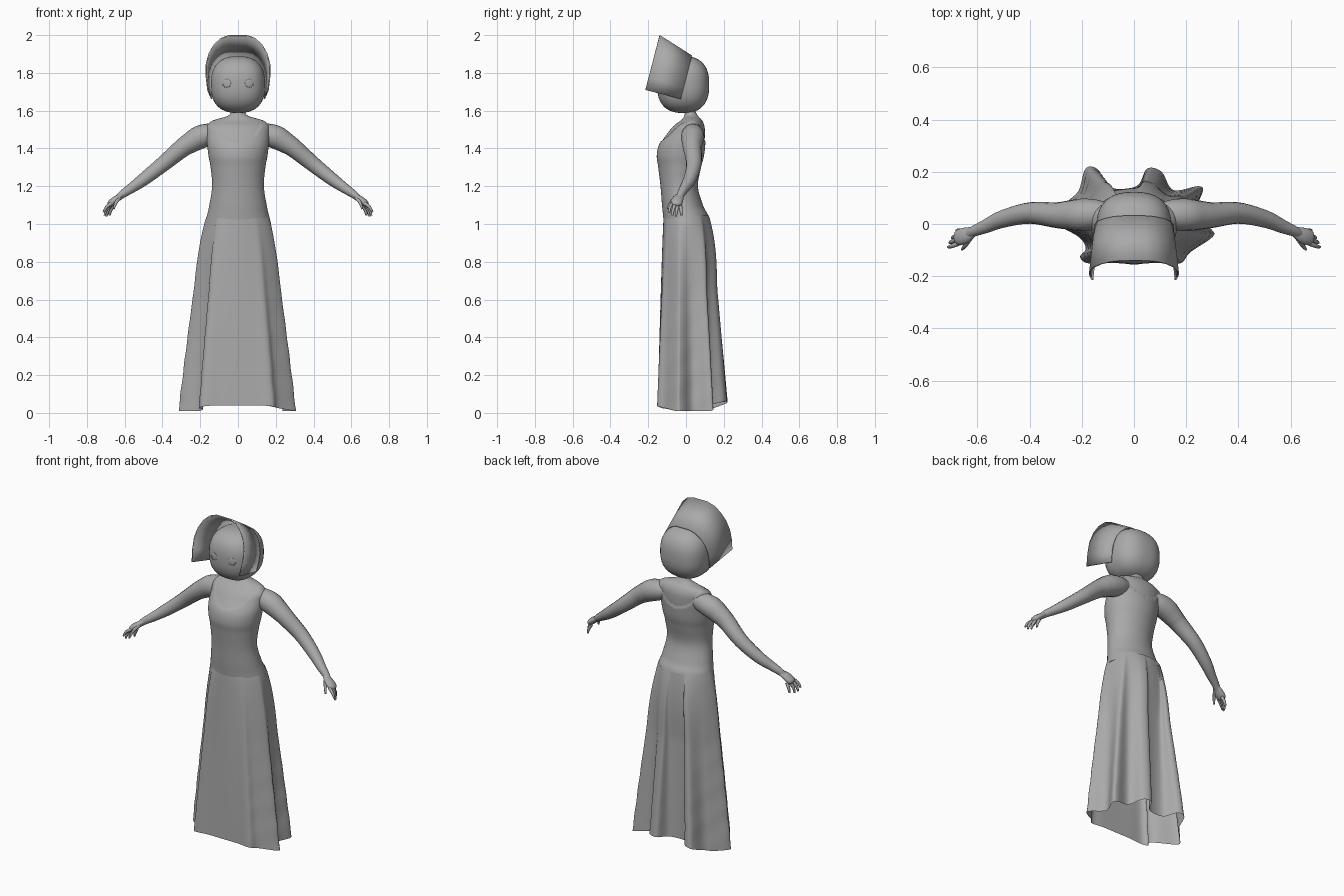
import bpy
import bmesh
import math
from mathutils import Vector

if "Cube" in bpy.data.objects:
    bpy.data.objects.remove(bpy.data.objects["Cube"])

clay = bpy.data.materials.new("clay_grey")
clay.use_nodes = True
GREY = (0.4, 0.4, 0.4, 1)
clay.diffuse_color = GREY
clay.node_tree.nodes["Principled BSDF"].inputs["Base Color"].default_value = GREY


def finish(name, bm, angle=60):
    bmesh.ops.recalc_face_normals(bm, faces=bm.faces)
    mesh = bpy.data.meshes.new(name)
    bm.to_mesh(mesh)
    bm.free()
    obj = bpy.data.objects.new(name, mesh)
    bpy.context.collection.objects.link(obj)
    mesh.materials.append(clay)
    bpy.ops.object.select_all(action='DESELECT')
    obj.select_set(True)
    bpy.context.view_layer.objects.active = obj
    bpy.ops.object.shade_smooth_by_angle(angle=math.radians(angle))
    return obj


def loft(name, rings, closed=True, caps=True, angle=60):
    """Skin a list of rings of points."""
    bm = bmesh.new()
    rows = [[bm.verts.new(p) for p in ring] for ring in rings]
    n = len(rows[0])
    for a, b in zip(rows, rows[1:]):
        for i in range(n if closed else n - 1):
            j = (i + 1) % n
            bm.faces.new((a[i], a[j], b[j], b[i]))
    if caps:
        bm.faces.new(rows[0])
        bm.faces.new(rows[-1])
    return finish(name, bm, angle)


def spline(points, steps, closed=False):
    """Catmull-Rom samples through points of any dimension."""
    n = len(points)
    pick = (lambda i: points[i % n]) if closed else (lambda i: points[max(0, min(n - 1, i))])
    out = []
    for i in range(n if closed else n - 1):
        for s in range(steps):
            t = s / steps
            out.append([0.5 * (2 * b + (c - a) * t + (2 * a - 5 * b + 4 * c - d) * t * t
                               + (3 * b - a - 3 * c + d) * t ** 3)
                        for a, b, c, d in zip(*(pick(i + k) for k in (-1, 0, 1, 2)))])
    if not closed:
        out.append(list(points[-1]))
    return out


def tube(name, points, side, steps=5, sides=16, flat=1.0):
    """Round limb through (x, y, z, radius), mirrored by side."""
    path = spline(points, steps)
    centres = [Vector((p[0] * side, p[1], p[2])) for p in path]
    rings = []
    for i, c in enumerate(centres):
        along = (centres[min(i + 1, len(path) - 1)] - centres[max(i - 1, 0)]).normalized()
        u = Vector((0, 1, 0)).cross(along).normalized()
        v = along.cross(u)
        angles = [math.tau * k / sides for k in range(sides)]
        rings.append([c + path[i][3] * (u * math.cos(a) * flat + v * math.sin(a)) for a in angles])
    return loft(name, rings)


# Torso: height, half width, front, back
torso = [
    (1.0, .17, -.112, .122), (1.05, .158, -.117, .11), (1.1, .147, -.122, .085),
    (1.2, .132, -.13, .058), (1.3, .14, -.142, .075), (1.36, .151, -.15, .09),
    (1.42, .158, -.138, .097), (1.48, .16, -.098, .1), (1.52, .158, -.065, .097),
    (1.55, .125, -.025, .084), (1.572, .055, -.01, .064), (1.6, .036, -.005, .05),
    (1.65, .036, -.005, .05)]
rings = []
for z, w, front, back in spline(torso, 8):
    ring = []
    for k in range(128):
        a = math.tau * k / 128
        x, y = w * math.cos(a), (front + back) / 2 + (back - front) / 2 * math.sin(a)
        # the dress stands slightly proud of the skin outside the scooped neckline
        scoop = (x / .125) ** 2 + ((z - 1.56) / .125) ** 2
        lift = .005 if scoop > 1 and z < 1.57 else 0
        ring.append((x + lift * math.cos(a), y + lift * math.sin(a), z))
    rings.append(ring)
loft("bodice_and_neck", rings)

# Skirt: hem outline with pleats, blended up to an oval waist
hem = [
    (0, -.15, .04), (.1, -.15, .04), (.18, -.15, .035), (.215, -.11, .025), (.3, -.05, .01),
    (.295, -.02, .01), (.235, .04, .01), (.265, .125, .01), (.245, .145, .02), (.15, .13, .04),
    (.105, .2, .06), (.05, .212, .06), (.01, .145, .05), (-.09, .14, .05), (-.14, .21, .06),
    (-.185, .212, .05), (-.21, .13, .02), (-.25, .09, .01), (-.31, .03, .01), (-.3, 0, .01),
    (-.21, -.05, .01), (-.185, -.095, .02), (-.207, -.125, .025), (-.18, -.15, .035),
    (-.1, -.15, .04)]
outline = spline(hem, 6, closed=True)
ROWS = 36
TOP = 1.045
rings = []
for r in range(ROWS + 1):
    s = r / ROWS
    spread = s ** .8
    hip = .016 * math.sin(math.pi * min(s * 2.5, 1))
    ring = []
    for x, y, low in outline:
        a = math.atan2((y - .02) / .17, x / .28)
        wx = (.164 + hip * .5) * math.cos(a)
        wy = .002 + (.12 + hip * (a > 0)) * math.sin(a)
        ripple = 1 + .006 * s * math.sin(s * 40 + a * 5)
        ring.append(((wx + (x - wx) * spread) * ripple, wy + (y - wy) * spread,
                     TOP + (low - TOP) * s))
    rings.append(ring)
loft("skirt", rings, caps=False)

# Arms, hands and fingers
arm = [(.08, .04, 1.49, .035), (.14, .037, 1.477, .056), (.2, .035, 1.46, .062),
       (.25, .034, 1.432, .056), (.3, .034, 1.398, .049), (.4, .042, 1.315, .041),
       (.5, .02, 1.236, .034), (.57, -.01, 1.186, .026), (.61, -.026, 1.159, .021),
       (.635, -.038, 1.138, .017)]
palm = [(.595, -.02, 1.168, .014), (.62, -.032, 1.15, .022), (.65, -.045, 1.128, .031),
        (.675, -.052, 1.108, .029), (.685, -.054, 1.098, .014)]
fingers = {
    "index": [(.668, -.072, 1.11), (.696, -.084, 1.09), (.712, -.088, 1.062)],
    "middle": [(.675, -.058, 1.105), (.698, -.068, 1.075), (.706, -.072, 1.045)],
    "ring": [(.672, -.044, 1.1), (.69, -.05, 1.07), (.696, -.053, 1.04)],
    "little": [(.66, -.03, 1.1), (.675, -.026, 1.07), (.68, -.025, 1.045)],
    "thumb": [(.625, -.05, 1.14), (.645, -.08, 1.115), (.658, -.097, 1.08)]}
for side, label in ((1, "left"), (-1, "right")):
    tube(label + "_arm", arm, side)
    tube(label + "_palm", palm, side, flat=.6)
    for finger, joints in fingers.items():
        sized = [(*p, r) for p, r in zip(joints, (.01, .0085, .005))]
        tube(f"{label}_{finger}_finger", sized, side, steps=3, sides=8)

# Head: rounded box
CENTRE = Vector((0, -.015, 1.738))
SIZE = Vector((.144, .138, .15))
POWER = 2.5
bm = bmesh.new()
bmesh.ops.create_uvsphere(bm, u_segments=48, v_segments=32, radius=1)
for v in bm.verts:
    norm = sum(abs(c) ** POWER for c in v.co) ** (1 / POWER)
    v.co = CENTRE + v.co / norm * SIZE
finish("head", bm)


def face_y(x, z):
    """Depth of the face surface."""
    rest = 1 - abs(x / SIZE.x) ** POWER - abs((z - CENTRE.z) / SIZE.z) ** POWER
    return CENTRE.y - SIZE.y * rest ** (1 / POWER)


# Eyes: closed lids hugging the face, with a curved lash line
for side, label in ((1, "left"), (-1, "right")):
    ex, ez = .06 * side, 1.745
    bm = bmesh.new()
    bmesh.ops.create_uvsphere(bm, u_segments=24, v_segments=12, radius=1)
    for v in bm.verts:
        x, z = ex + v.co.x * .022, ez + v.co.z * .022
        v.co = Vector((x, face_y(x, z) + v.co.y * .003, z))
    finish(label + "_eyelid", bm)
    lash = []
    for k in range(7):
        a = math.radians(-130 + k * 20)
        x, z = .06 + .022 * math.cos(a), ez + .022 * math.sin(a)
        lash.append((x, face_y(x, z) - .001, z, .0018))
    tube(label + "_lash", lash, side, steps=2, sides=6)

# Bonnet brim: faceted arch flaring forward, open below
half = [(.95, 0), (1, .25), (1, .47), (.91, .67), (.75, .83), (.53, .95), (.28, 1)]
arch = half + [(-x, h) for x, h in reversed(half)]
# half width, bottom (y, z), top (y, z)
frames = [(.168, (-.215, 1.71), (-.14, 1.997)), (.147, (-.028, 1.662), (.03, 1.889))]
rings = [[(w * x, b[0] + (t[0] - b[0]) * h, b[1] + (t[1] - b[1]) * h) for x, h in arch]
         for w, b, t in frames]
brim = loft("bonnet_brim", rings, closed=False, caps=False, angle=35)
shell = brim.modifiers.new("thickness", 'SOLIDIFY')
shell.thickness = .007
shell.offset = 0
